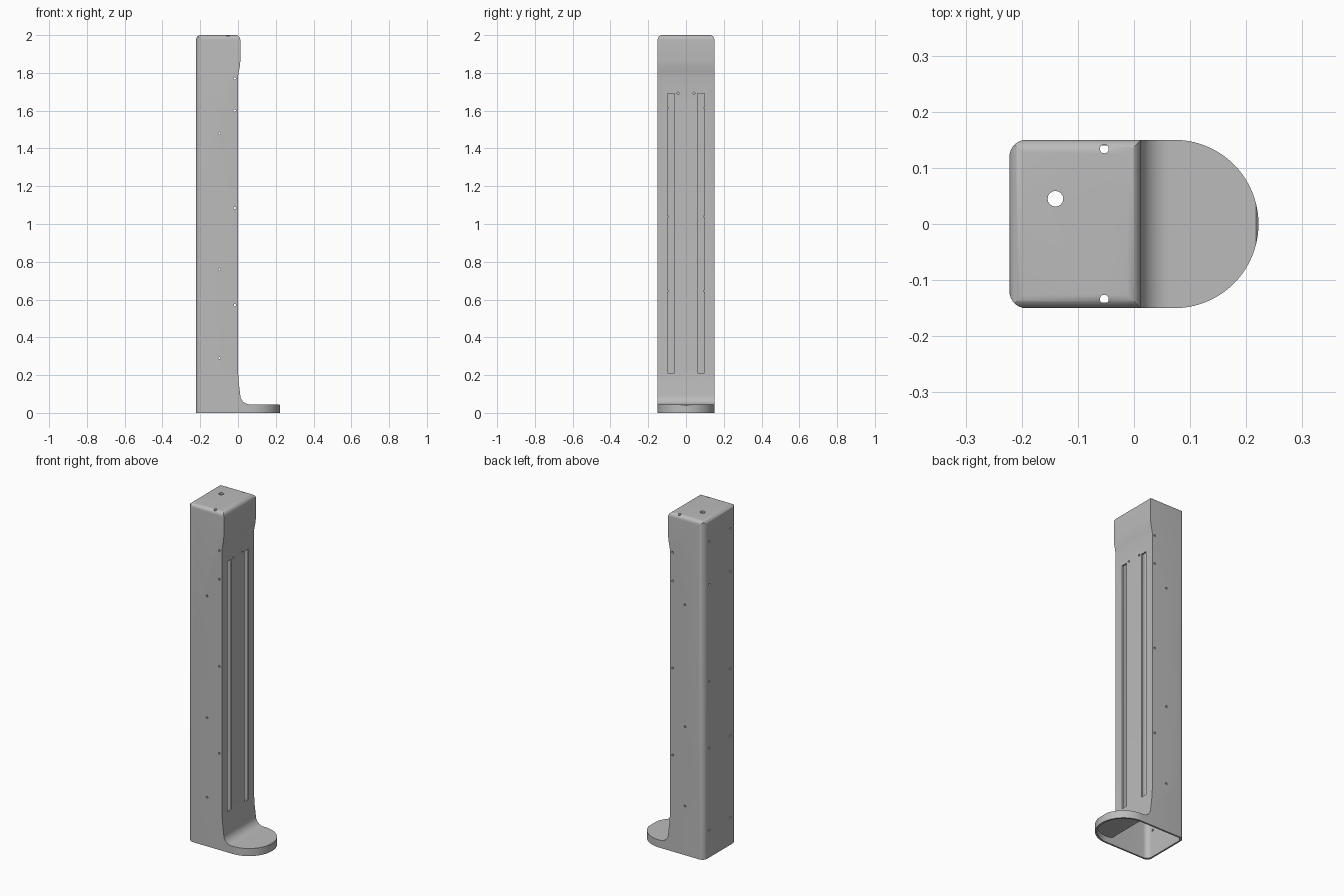
import bpy, bmesh, math
from mathutils import Matrix, Vector

if "Cube" in bpy.data.objects:
    bpy.data.objects.remove(bpy.data.objects["Cube"])

WALL = 0.01
BACK, TOE, HALF = -0.222, 0.222, 0.15

grey = bpy.data.materials.new("light_grey")
grey.use_nodes = True
colour = (0.5, 0.5, 0.5, 1)
grey.diffuse_color = colour
grey.node_tree.nodes["Principled BSDF"].inputs["Base Color"].default_value = colour


def arc(cx, cy, r, start, end, n=8):
    angles = [math.radians(start + (end - start) * i / n) for i in range(n + 1)]
    return [(cx + r * math.cos(a), cy + r * math.sin(a)) for a in angles]


def add_object(name, bm):
    bmesh.ops.recalc_face_normals(bm, faces=bm.faces)
    mesh = bpy.data.meshes.new(name)
    bm.to_mesh(mesh)
    bm.free()
    mesh.materials.append(grey)
    obj = bpy.data.objects.new(name, mesh)
    bpy.context.collection.objects.link(obj)
    return obj


def prism(name, points, place, low, high):
    """Extrude a 2D outline; place(u, v, w) gives the 3D position."""
    bm = bmesh.new()
    face = bm.faces.new([bm.verts.new(place(u, v, low)) for u, v in points])
    extruded = bmesh.ops.extrude_face_region(bm, geom=[face])["geom"]
    shift = Vector(place(0, 0, high)) - Vector(place(0, 0, low))
    bmesh.ops.translate(bm, verts=[v for v in extruded if isinstance(v, bmesh.types.BMVert)], vec=shift)
    return add_object(name, bm)


def combine(target, cutter, operation):
    cutter.hide_render = True
    mod = target.modifiers.new("cut", "BOOLEAN")
    mod.operation, mod.solver, mod.object = operation, "EXACT", cutter
    bpy.context.view_layer.objects.active = target
    bpy.ops.object.modifier_apply(modifier=mod.name)
    bpy.data.objects.remove(cutter)


def body(name, t, bottom):
    """Column and toe volume, inset by t: side, plan and end outlines intersected."""
    top, front, r = 2 - t, 0.012 - t, 0.024
    side = [(BACK + t, bottom), (TOE - t, bottom), (TOE - t, 0.04 - t), (TOE - 0.005 - t, 0.045 - t)]
    side += arc(0.062, 0.095, 0.05 + t, 270, 180)
    side += [(0.004 - t, 0.16), (-t, 0.22), (-t, 1.78), (0.004 - t, 1.805), (0.01 - t, 1.835), (front, 1.86)]
    side += arc(front - r, top - r, r, 0, 90) + arc(BACK + t + r, top - r, r, 90, 180)
    obj = prism(name, side, lambda u, v, w: (u, w, v), -0.3, 0.3)

    h, c = HALF - t, 0.03
    plan = arc(TOE - HALF, 0, h, -90, 90, 40)
    plan += arc(BACK + t + c, h - c, c, 90, 180) + arc(BACK + t + c, c - h, c, 180, 270)
    combine(obj, prism("plan", plan, lambda u, v, w: (u, v, w), -0.5, 2.5), "INTERSECT")

    end = [(-h, -0.4), (h, -0.4)] + arc(h - r, top - r, r, 0, 90) + arc(r - h, top - r, r, 90, 180)
    combine(obj, prism("end", end, lambda u, v, w: (w, u, v), -0.5, 0.5), "INTERSECT")
    return obj


# Hollow column with toe, open underneath
shell = body("column_shell", 0, 0)
combine(shell, body("hollow", WALL, -0.1), "DIFFERENCE")

# Two long slots in the front wall
for s in (-1, 1):
    bm = bmesh.new()
    bmesh.ops.create_cube(bm, size=1, matrix=Matrix.Translation((0, s * 0.08, 0.95)) @ Matrix.Diagonal((0.1, 0.038, 1.48, 1)))
    combine(shell, add_object("slot", bm), "DIFFERENCE")

# Screw holes, gathered into one cutter
holes = bmesh.new()


def hole(centre, axis, r, depth=0.06):
    turn = Vector((0, 0, 1)).rotation_difference(Vector(axis)).to_matrix().to_4x4()
    bmesh.ops.create_cone(holes, cap_ends=True, segments=16, radius1=r, radius2=r, depth=depth,
                          matrix=Matrix.Translation(centre) @ turn)


for s in (-1, 1):
    for z in (0.29, 0.76, 1.48):
        hole((-0.098, s * HALF, z), (0, 1, 0), 0.006)
    for z in (0.57, 1.085, 1.6, 1.77):
        hole((-0.017, s * HALF, z), (0, 1, 0), 0.006, 0.03)
    for z in (0.16, 0.645, 1.04, 1.615, 1.87):
        hole((BACK, s * 0.1, z), (1, 0, 0), 0.006)
    hole((0, s * 0.042, 1.692), (1, 0, 0), 0.006)
    hole((-0.053, s * 0.134, 2), (0, 0, 1), 0.008)
hole((-0.14, 0.045, 2), (0, 0, 1), 0.014)
combine(shell, add_object("holes", holes), "DIFFERENCE")

bpy.ops.object.select_all(action="DESELECT")
shell.select_set(True)
bpy.context.view_layer.objects.active = shell
bpy.ops.object.shade_smooth_by_angle(angle=math.radians(30))
